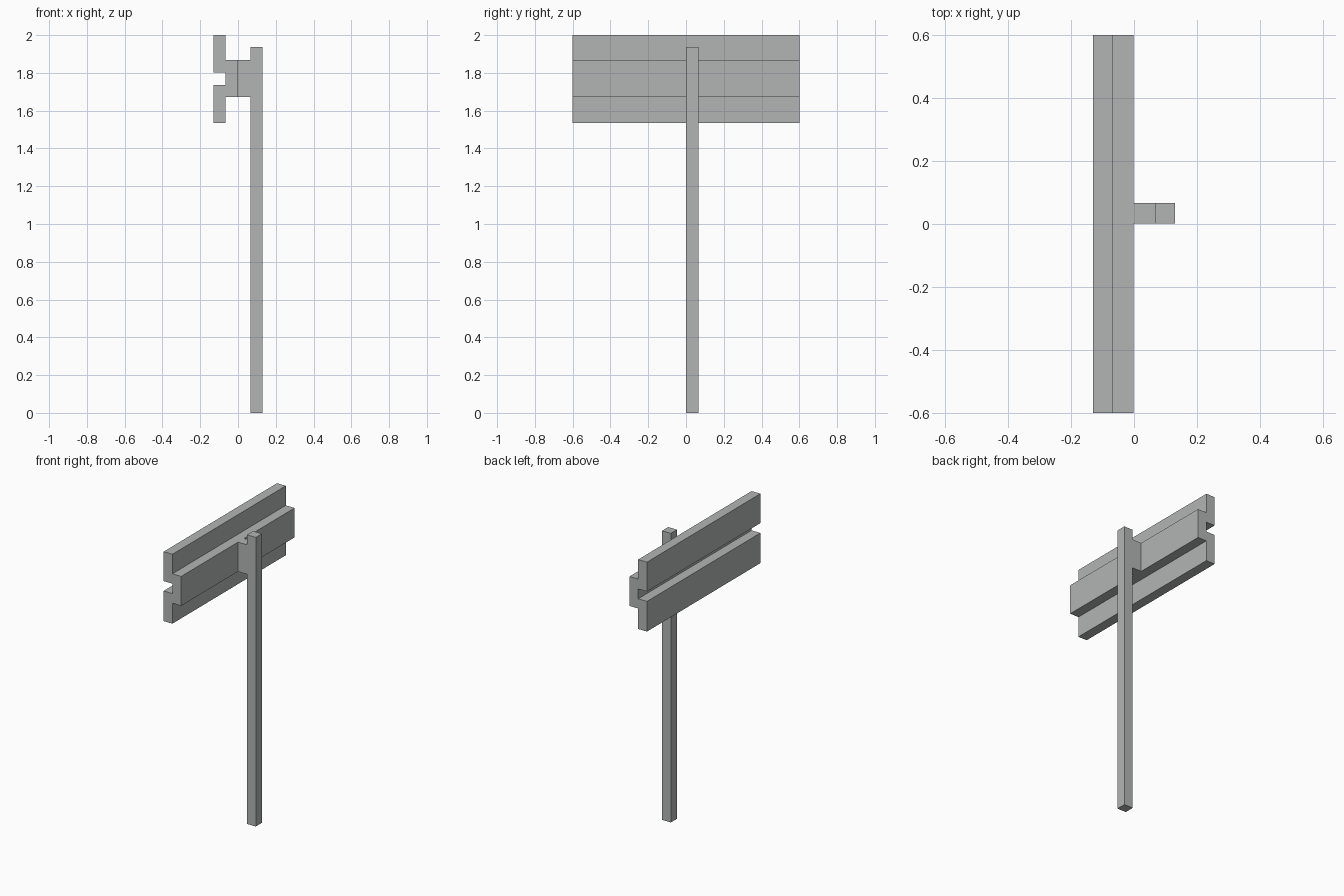
import bpy, bmesh

if "Cube" in bpy.data.objects:
    bpy.data.objects.remove(bpy.data.objects["Cube"])

galv = bpy.data.materials.new("galvanised_grey")
galv.diffuse_color = (0.45, 0.46, 0.46, 1)
galv.use_nodes = True
galv.node_tree.nodes["Principled BSDF"].inputs["Base Color"].default_value = galv.diffuse_color


def extrude_profile(name, points, y0, y1):
    """Extrude a closed (x, z) outline along y."""
    bm = bmesh.new()
    face = bm.faces.new([bm.verts.new((x, y0, z)) for x, z in points])
    ext = bmesh.ops.extrude_face_region(bm, geom=[face])
    moved = [v for v in ext["geom"] if isinstance(v, bmesh.types.BMVert)]
    bmesh.ops.translate(bm, verts=moved, vec=(0, y1 - y0, 0))
    bmesh.ops.recalc_face_normals(bm, faces=bm.faces)
    mesh = bpy.data.meshes.new(name)
    bm.to_mesh(mesh)
    bm.free()
    mesh.materials.append(galv)
    obj = bpy.data.objects.new(name, mesh)
    bpy.context.collection.objects.link(obj)
    return obj


def box(x0, x1, z0, z1):
    return [(x0, z0), (x1, z0), (x1, z1), (x0, z1)]


X0, X1, X2, X3, X4 = -0.131, -0.066, -0.001, 0.066, 0.131
Y0, Y1 = 0.001, 0.066

# Stepped guard rail: two outer flanges joined by a recessed web
extrude_profile("guard_rail", [
    (X0, 1.535), (X1, 1.535), (X1, 1.672), (X2, 1.672), (X2, 1.869),
    (X1, 1.869), (X1, 2.0), (X0, 2.0), (X0, 1.803), (X1, 1.803),
    (X1, 1.737), (X0, 1.737)], -0.6, 0.6)

# Spacer block between rail and post
extrude_profile("spacer_block", box(X2, X3, 1.672, 1.869), Y0, Y1)

# Upright post
extrude_profile("post", box(X3, X4, 0, 1.936), Y0, Y1)
